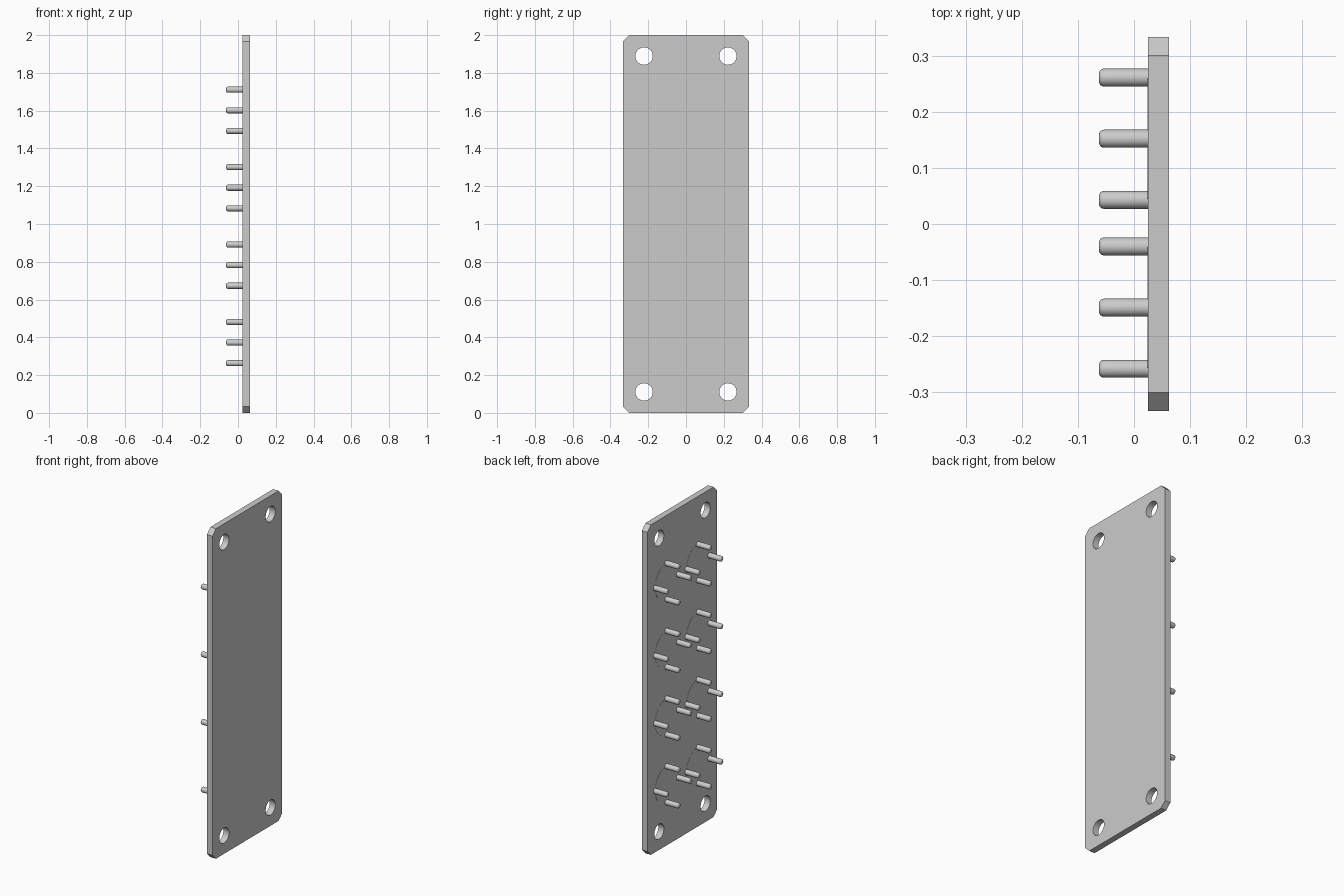
import bpy
import bmesh
from math import pi
from mathutils import Matrix

if "Cube" in bpy.data.objects:
    bpy.data.objects.remove(bpy.data.objects["Cube"])

grey = bpy.data.materials.new("plain_grey")
grey.use_nodes = True
colour = (0.6, 0.6, 0.6, 1)
grey.diffuse_color = colour
grey.node_tree.nodes["Principled BSDF"].inputs["Base Color"].default_value = colour

BACK, FACE, TIP = 0.025, 0.0625, -0.0625
HALF_W, HEIGHT, CHAMFER = 0.333, 2.0, 0.033


def add_object(name, bm):
    mesh = bpy.data.meshes.new(name)
    bm.to_mesh(mesh)
    bm.free()
    mesh.materials.append(grey)
    obj = bpy.data.objects.new(name, mesh)
    bpy.context.collection.objects.link(obj)
    return obj


def rod(bm, x0, x1, y, z, radius, sides):
    """Add a cylinder lying along x."""
    place = Matrix.Translation(((x0 + x1) / 2, y, z)) @ Matrix.Rotation(pi / 2, 4, "Y")
    return bmesh.ops.create_cone(bm, cap_ends=True, segments=sides, radius1=radius,
                                 radius2=radius, depth=abs(x1 - x0), matrix=place)["verts"]


def smooth(obj):
    bpy.ops.object.select_all(action="DESELECT")
    obj.select_set(True)
    bpy.context.view_layer.objects.active = obj
    bpy.ops.object.shade_smooth_by_angle(angle=pi / 6)


# Plate with chamfered corners
w, c, h = HALF_W, CHAMFER, HEIGHT
outline = [(w - c, 0), (w, c), (w, h - c), (w - c, h)]
outline += [(-y, z) for y, z in reversed(outline)]
bm = bmesh.new()
base = bm.faces.new([bm.verts.new((BACK, y, z)) for y, z in outline])
side = bmesh.ops.extrude_face_region(bm, geom=[base])["geom"]
bmesh.ops.translate(bm, vec=(FACE - BACK, 0, 0),
                    verts=[v for v in side if isinstance(v, bmesh.types.BMVert)])
bmesh.ops.recalc_face_normals(bm, faces=bm.faces)
plate = add_object("mounting_plate", bm)

# Corner screw holes
bm = bmesh.new()
for y in (-0.222, 0.222):
    for z in (0.111, 1.889):
        rod(bm, BACK - 0.1, FACE + 0.1, y, z, 0.046, 48)
cutter = add_object("hole_cutter", bm)
cutter.hide_render = True
cut = plate.modifiers.new("holes", "BOOLEAN")
cut.object = cutter
cut.solver = "EXACT"
bpy.context.view_layer.objects.active = plate
bpy.ops.object.modifier_apply(modifier=cut.name)
bpy.data.objects.remove(cutter)
smooth(plate)

# Two columns of four sockets: a round base and four pins in a diamond
discs, pins = bmesh.new(), bmesh.new()
ring = 0.109
for y in (-0.149, 0.152):
    for row in range(4):
        z = 0.372 + row * 0.41
        rod(discs, BACK - 0.001, BACK + 0.01, y, z, ring, 48)
        for dy, dz in ((ring, 0), (-ring, 0), (0, ring), (0, -ring)):
            rod(pins, TIP, BACK + 0.005, y + dy, z + dz, 0.016, 24)

# Rounded pin tips
rims = [e for e in pins.edges if all(v.co.x < TIP + 0.001 for v in e.verts)]
bmesh.ops.bevel(pins, geom=rims, offset=0.009, segments=4, profile=0.5, affect="EDGES")

smooth(add_object("socket_bases", discs))
smooth(add_object("contact_pins", pins))
